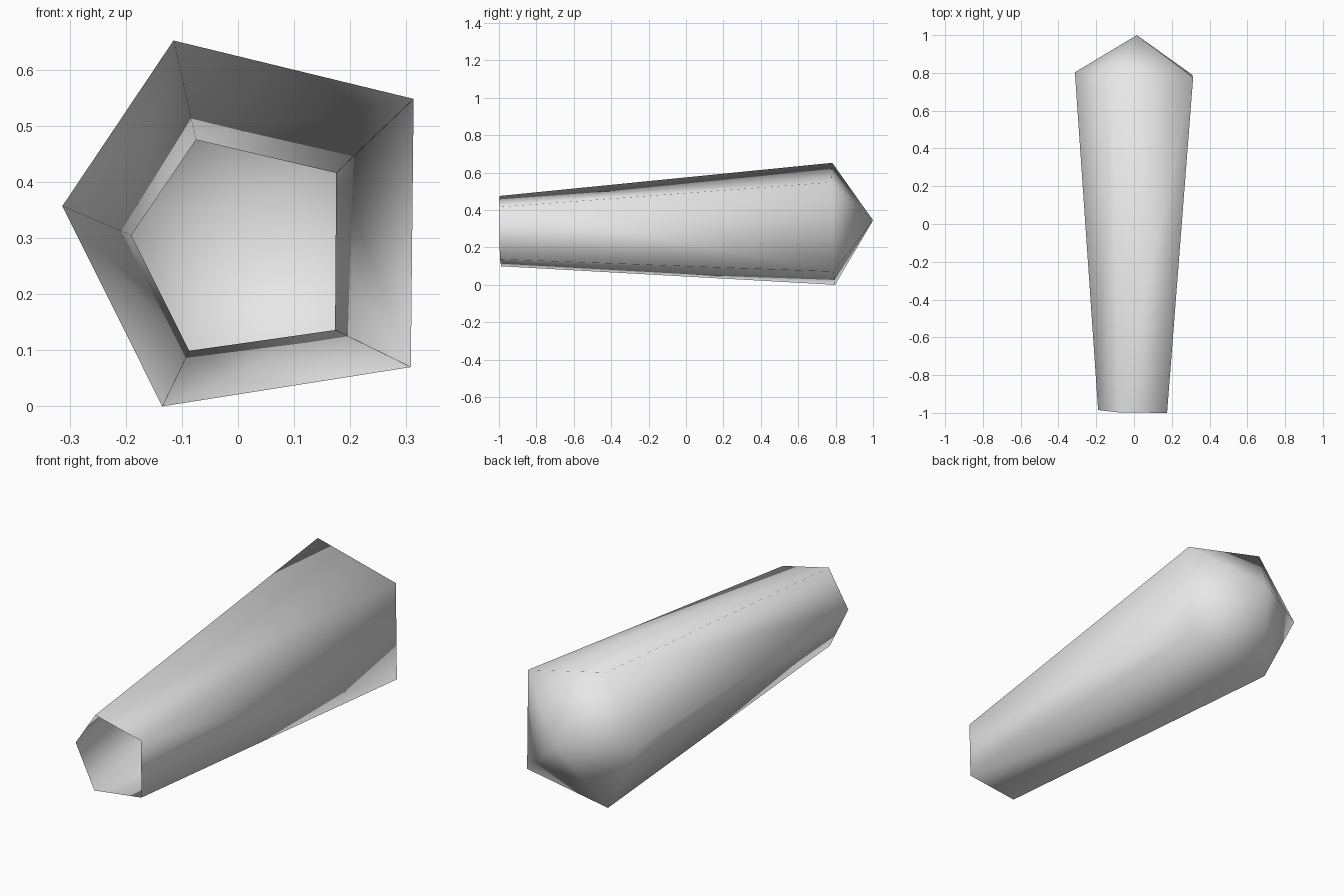
import bpy
import bmesh

# Remove the default cube
cube = bpy.data.objects.get("Cube")
if cube:
    bpy.data.objects.remove(cube, do_unlink=True)

# Plain grey material
grey = bpy.data.materials.new("light_grey")
grey.use_nodes = True
colour = (0.8, 0.8, 0.8, 1.0)
grey.diffuse_color = colour
grey.node_tree.nodes["Principled BSDF"].inputs["Base Color"].default_value = colour

# Uneven five-sided outlines, clockwise from the top corner
open_end = [(-0.075, -0.998, 0.475), (0.175, -1.0, 0.416), (0.173, -0.995, 0.136),
            (-0.087, -0.988, 0.099), (-0.19, -0.985, 0.305)]
wide_end = [(-0.115, 0.782, 0.652), (0.313, 0.775, 0.548), (0.308, 0.79, 0.07),
            (-0.135, 0.797, 0.0), (-0.313, 0.803, 0.357)]
tip = (0.015, 1.0, 0.345)

# Tapered shell: open at the narrow front, closed by a point at the back
bm = bmesh.new()
front = [bm.verts.new(p) for p in open_end]
back = [bm.verts.new(p) for p in wide_end]
apex = bm.verts.new(tip)
sides = len(front)
for i in range(sides):
    j = (i + 1) % sides
    bm.faces.new((front[i], front[j], back[j], back[i]))
    bm.faces.new((back[i], back[j], apex))
for face in bm.faces:
    face.smooth = True

mesh = bpy.data.meshes.new("tapered_shell")
bm.to_mesh(mesh)
bm.free()
mesh.materials.append(grey)
shell = bpy.data.objects.new("tapered_shell", mesh)
bpy.context.collection.objects.link(shell)
